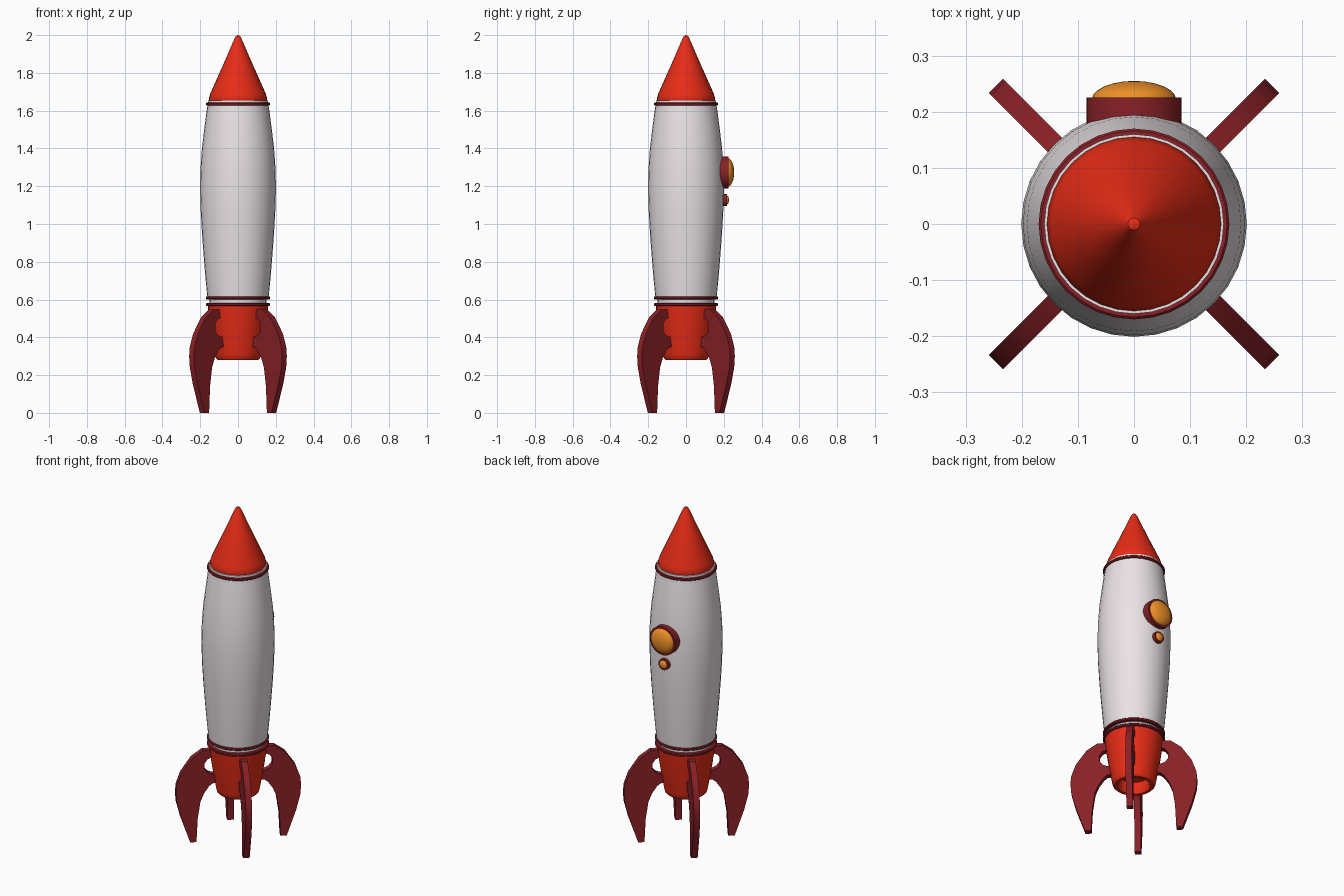
import bpy, bmesh, math
from mathutils import Matrix

if "Cube" in bpy.data.objects:
    bpy.data.objects.remove(bpy.data.objects["Cube"])


def material(name, rgb):
    m = bpy.data.materials.new(name)
    m.diffuse_color = (*rgb, 1)
    m.use_nodes = True
    m.node_tree.nodes["Principled BSDF"].inputs["Base Color"].default_value = m.diffuse_color
    return m


RED = material("bright_red", (0.8, 0.025, 0.008))
DARK = material("dark_red", (0.25, 0.015, 0.02))
WHITE = material("off_white", (0.83, 0.77, 0.79))
ORANGE = material("orange", (0.85, 0.28, 0.02))


def finish(bm, name, mat, matrix=Matrix(), angle=35):
    bmesh.ops.recalc_face_normals(bm, faces=bm.faces)
    bm.transform(matrix)
    me = bpy.data.meshes.new(name)
    bm.to_mesh(me)
    bm.free()
    me.materials.append(mat)
    ob = bpy.data.objects.new(name, me)
    bpy.context.collection.objects.link(ob)
    bpy.ops.object.select_all(action='DESELECT')
    bpy.context.view_layer.objects.active = ob
    ob.select_set(True)
    bpy.ops.object.shade_smooth_by_angle(angle=math.radians(angle))
    return ob


def lathe(name, profile, mat, matrix=Matrix(), n=32):
    """Revolve (radius, z) points around z; ends on the axis close the shape."""
    bm = bmesh.new()
    verts = [bm.verts.new((r, 0, z)) for r, z in profile]
    edges = [bm.edges.new(p) for p in zip(verts, verts[1:])]
    bmesh.ops.spin(bm, geom=verts + edges, cent=(0, 0, 0), axis=(0, 0, 1),
                   angle=math.tau, steps=n, use_duplicate=False)
    bmesh.ops.remove_doubles(bm, verts=bm.verts, dist=1e-5)
    return finish(bm, name, mat, matrix)


# Hull, with the narrow collars at both ends
lathe("hull", [(0, 0.57), (0.15, 0.57), (0.15, 0.60), (0.162, 0.61), (0.171, 0.70),
               (0.181, 0.82), (0.190, 0.94), (0.197, 1.06), (0.201, 1.19),
               (0.198, 1.30), (0.191, 1.40), (0.179, 1.50), (0.166, 1.60),
               (0.16, 1.635), (0.16, 1.655), (0, 1.655)], WHITE)

# Nose cone with a rounded tip
lathe("nose_cone", [(0, 1.655), (0.153, 1.655), (0.155, 1.662), (0.147, 1.69), (0.08, 1.84),
                    (0.018, 1.983), (0.011, 1.995), (0, 2.0)], RED)

# Tail section with hollow exhaust
lathe("tail", [(0, 0.575), (0.161, 0.575), (0.156, 0.53), (0.145, 0.45), (0.133, 0.38),
               (0.121, 0.31), (0.117, 0.29), (0.108, 0.28), (0.09, 0.28),
               (0.085, 0.29), (0.083, 0.35), (0, 0.35)], RED)

# Trim rings
for name, z in (("tail_ring", 0.574), ("hull_lower_ring", 0.609), ("hull_upper_ring", 1.635)):
    lathe(name, [(0.14, z - 0.008), (0.166, z - 0.008), (0.170, z - 0.004), (0.170, z + 0.004),
                 (0.166, z + 0.008), (0.14, z + 0.008), (0.14, z - 0.008)], DARK)


# Portholes on the back: frame and domed glass
def porthole(name, z, r, glass_r, front, bulge):
    place = Matrix.Translation((0, 0, z)) @ Matrix.Rotation(-math.pi / 2, 4, 'X')
    lathe(name + "_frame", [(0, 0.17), (r, 0.17), (r, front), (0, front)], DARK, place)
    dome = [(glass_r * math.cos(a), front - 0.003 + (bulge + 0.003) * math.sin(a))
            for a in (i * math.pi / 12 for i in range(6))]
    lathe(name + "_glass", [(0, front - 0.003)] + dome + [(0, front + bulge)], ORANGE, place)


porthole("large_porthole", 1.273, 0.085, 0.075, 0.225, 0.03)
porthole("small_porthole", 1.127, 0.033, 0.026, 0.216, 0.012)

# Four diagonal fins, outline in (radius, z), with a notch beside the tail
OUTLINE = [(0.14, 0.548), (0.20, 0.548), (0.26, 0.505), (0.318, 0.42), (0.343, 0.35),
           (0.348, 0.30), (0.343, 0.24), (0.32, 0.15), (0.268, 0.0), (0.234, 0.0),
           (0.227, 0.14), (0.212, 0.24), (0.192, 0.29), (0.165, 0.33), (0.145, 0.347),
           (0.115, 0.35), (0.115, 0.40), (0.150, 0.404), (0.172, 0.414), (0.188, 0.435),
           (0.188, 0.472), (0.172, 0.495), (0.14, 0.508)]
T = 0.0355
for i in range(4):
    bm = bmesh.new()
    face = bm.faces.new([bm.verts.new((r, -T / 2, z)) for r, z in OUTLINE])
    ext = bmesh.ops.extrude_face_region(bm, geom=[face], use_keep_orig=True)
    bmesh.ops.translate(bm, vec=(0, T, 0),
                        verts=[v for v in ext["geom"] if isinstance(v, bmesh.types.BMVert)])
    finish(bm, f"fin_{i + 1}", DARK, Matrix.Rotation(math.radians(45 + 90 * i), 4, 'Z'), 30)
